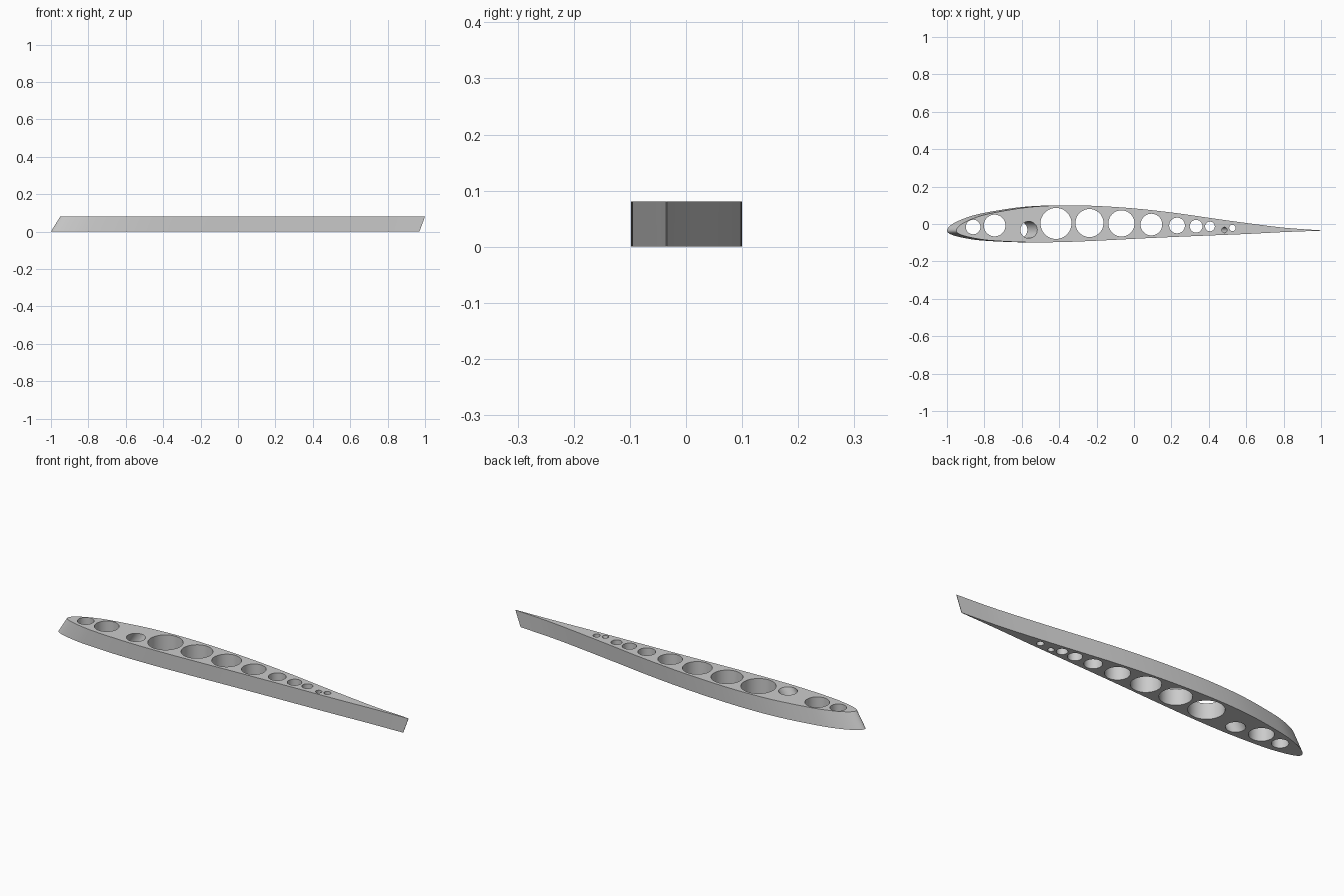
import bpy, bmesh
from mathutils import Vector

cube = bpy.data.objects.get("Cube")
if cube:
    bpy.data.objects.remove(cube, do_unlink=True)

HEIGHT = 0.081
NOSE_Y = -0.035
CHORD_STEPS = (0.0125, 0.05, 0.1, 0.2, 0.3, 0.4, 0.5, 0.6, 0.7, 0.8, 0.9, 1)
UPPER = (0.032, 0.067, 0.094, 0.125, 0.135, 0.13, 0.116, 0.094, 0.066, 0.039, 0.015, 0.001)
LOWER = (0.022, 0.041, 0.054, 0.063, 0.061, 0.053, 0.043, 0.034, 0.026, 0.018, 0.008, 0.001)


def smooth_path(points, steps=6):
    """Smooth curve running through all the points."""
    padded = [points[0]] + points + [points[-1]]
    path = []
    for a, b, c, d in zip(padded, padded[1:], padded[2:], padded[3:]):
        for i in range(steps):
            t = i / steps
            path.append(b + (c - a) * t / 2 + (2 * a - 5 * b + 4 * c - d) * t**2 / 2
                        + (3 * b - a - 3 * c + d) * t**3 / 2)
    return path + [points[-1]]


def mesh_object(name, bm):
    bmesh.ops.recalc_face_normals(bm, faces=bm.faces)
    mesh = bpy.data.meshes.new(name)
    bm.to_mesh(mesh)
    bm.free()
    obj = bpy.data.objects.new(name, mesh)
    bpy.context.collection.objects.link(obj)
    return obj


# Swept airfoil body: the same profile lofted between two chords
outline = [Vector(p) for p in zip(reversed(CHORD_STEPS), reversed(UPPER))]
outline += [Vector((0, 0))] + [Vector((t, -h)) for t, h in zip(CHORD_STEPS, LOWER)]
outline = smooth_path(outline)

bm = bmesh.new()
rings = []
for z, nose, tail in ((0, -1, 0.97), (HEIGHT, -0.95, 1)):
    rings.append([bm.verts.new((nose + (tail - nose) * p.x, NOSE_Y + p.y, z)) for p in outline])
    bm.faces.new(rings[-1])
bottom, top = rings
for i in range(len(outline)):
    j = (i + 1) % len(outline)
    bm.faces.new((bottom[i], bottom[j], top[j], top[i]))
rib = mesh_object("wing_rib", bm)

# Hole cutters: x and y on the upper face, radius, sweep from bottom to top
HOLES = (
    (-0.86, -0.016, 0.039, 0), (-0.745, -0.008, 0.058, 0), (-0.562, -0.031, 0.045, 0.053),
    (-0.417, 0.003, 0.083, 0), (-0.238, 0.005, 0.075, 0), (-0.067, 0.003, 0.07, 0),
    (0.093, -0.003, 0.058, 0), (0.23, -0.008, 0.042, 0), (0.332, -0.012, 0.034, 0),
    (0.406, -0.013, 0.026, 0), (0.484, -0.032, 0.015, 0.03), (0.526, -0.021, 0.017, 0),
)
bm = bmesh.new()
for x, y, radius, sweep in HOLES:
    made = bmesh.ops.create_cone(bm, cap_ends=True, segments=48, radius1=radius,
                                 radius2=radius, depth=HEIGHT * 2)
    for v in made["verts"]:
        z = v.co.z + HEIGHT / 2
        v.co = (v.co.x + x + sweep * (z / HEIGHT - 1), v.co.y + y, z)
cutter = mesh_object("hole_cutter", bm)
cutter.hide_render = True

# Cut the holes, then drop the cutter
cut = rib.modifiers.new("holes", "BOOLEAN")
cut.operation = "DIFFERENCE"
cut.solver = "EXACT"
cut.object = cutter
bpy.context.view_layer.objects.active = rib
rib.select_set(True)
cutter.select_set(False)
bpy.ops.object.modifier_apply(modifier=cut.name)
bpy.data.objects.remove(cutter, do_unlink=True)

# Plain grey finish
grey = bpy.data.materials.new("light_grey")
grey.use_nodes = True
color = (0.6, 0.6, 0.6, 1)
grey.diffuse_color = color
grey.node_tree.nodes["Principled BSDF"].inputs["Base Color"].default_value = color
rib.data.materials.clear()
rib.data.materials.append(grey)
bpy.ops.object.shade_smooth_by_angle(angle=0.5)
